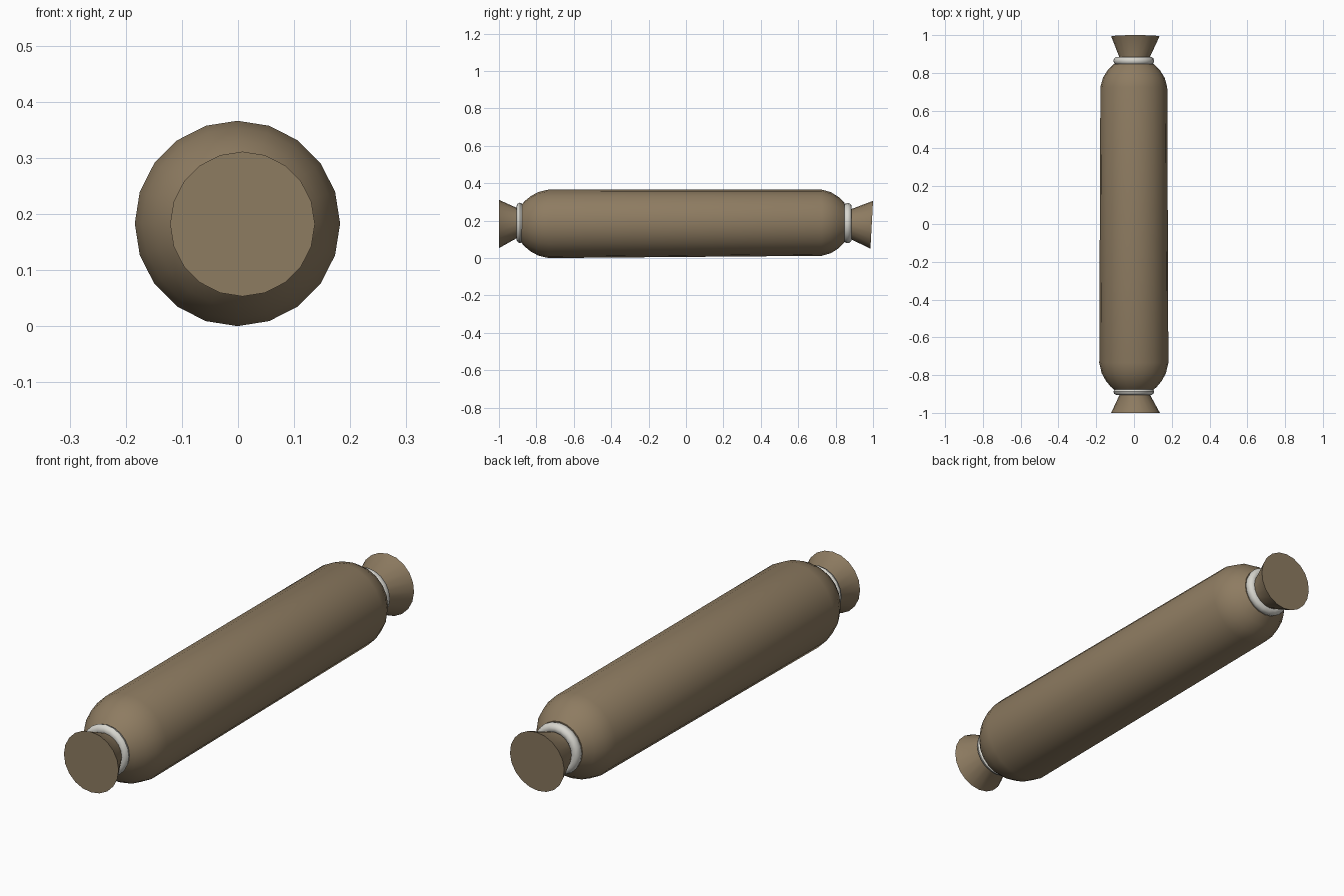
import bpy, bmesh, math

if "Cube" in bpy.data.objects:
    bpy.data.objects.remove(bpy.data.objects["Cube"])

SIDES = 20


def material(name, color):
    m = bpy.data.materials.new(name)
    m.diffuse_color = (*color, 1)
    m.use_nodes = True
    m.node_tree.nodes["Principled BSDF"].inputs["Base Color"].default_value = m.diffuse_color
    return m


brown = material("canvas", (0.27, 0.2, 0.12))
pale = material("cord", (0.68, 0.67, 0.62))


def lathe(name, rings, mat, slant=0, closed=False):
    """Sweep rings of (y, radius, centre x, centre z) along y; slant leans a ring by height."""
    bm = bmesh.new()
    loops = []
    for y, r, cx, cz in rings:
        loop = []
        for i in range(SIDES):
            a = 2 * math.pi * i / SIDES
            dz = r * math.sin(a)
            loop.append(bm.verts.new((cx + r * math.cos(a), y + slant * dz, cz + dz)))
        loops.append(loop)
    pairs = list(zip(loops, loops[1:]))
    if closed:
        pairs.append((loops[-1], loops[0]))
    else:
        bm.faces.new(loops[0])
        bm.faces.new(loops[-1])
    for a, b in pairs:
        for i in range(SIDES):
            j = (i + 1) % SIDES
            bm.faces.new((a[i], a[j], b[j], b[i]))
    bmesh.ops.recalc_face_normals(bm, faces=bm.faces)
    mesh = bpy.data.meshes.new(name)
    bm.to_mesh(mesh)
    bm.free()
    mesh.materials.append(mat)
    obj = bpy.data.objects.new(name, mesh)
    bpy.context.collection.objects.link(obj)
    bpy.context.view_layer.objects.active = obj
    obj.select_set(True)
    bpy.ops.object.shade_smooth_by_angle(angle=math.radians(40))
    obj.select_set(False)


# Padded roll, slightly slimmer toward the back
front = [(-0.885, 0.095), (-0.862, 0.122), (-0.83, 0.148), (-0.79, 0.170), (-0.735, 0.183)]
back = [(0.725, 0.177), (0.775, 0.163), (0.815, 0.138), (0.848, 0.105)]
lathe("padded_roll",
      [(y, r, -0.001, 0.183) for y, r in front] + [(y, r, -0.001, 0.189) for y, r in back],
      brown)

# Gathered flared ends
lathe("front_flare",
      [(-1.0, 0.129, 0.008, 0.182), (-0.895, 0.076, 0.004, 0.188), (-0.86, 0.076, 0.002, 0.188)],
      brown)
lathe("back_flare",
      [(0.993, 0.128, 0.007, 0.178), (0.875, 0.077, 0.003, 0.183), (0.83, 0.077, 0.002, 0.185)],
      brown, slant=0.055)

# Rounded tie cords around both necks
for name, y, half, cz in (("front_tie", -0.888, 0.018, 0.188), ("back_tie", 0.864, 0.022, 0.187)):
    section = []
    for k in range(10):
        a = 2 * math.pi * k / 10
        section.append((y + half * math.sin(a), 0.087 + 0.021 * math.cos(a), -0.001, cz))
    lathe(name, section, pale, closed=True)
